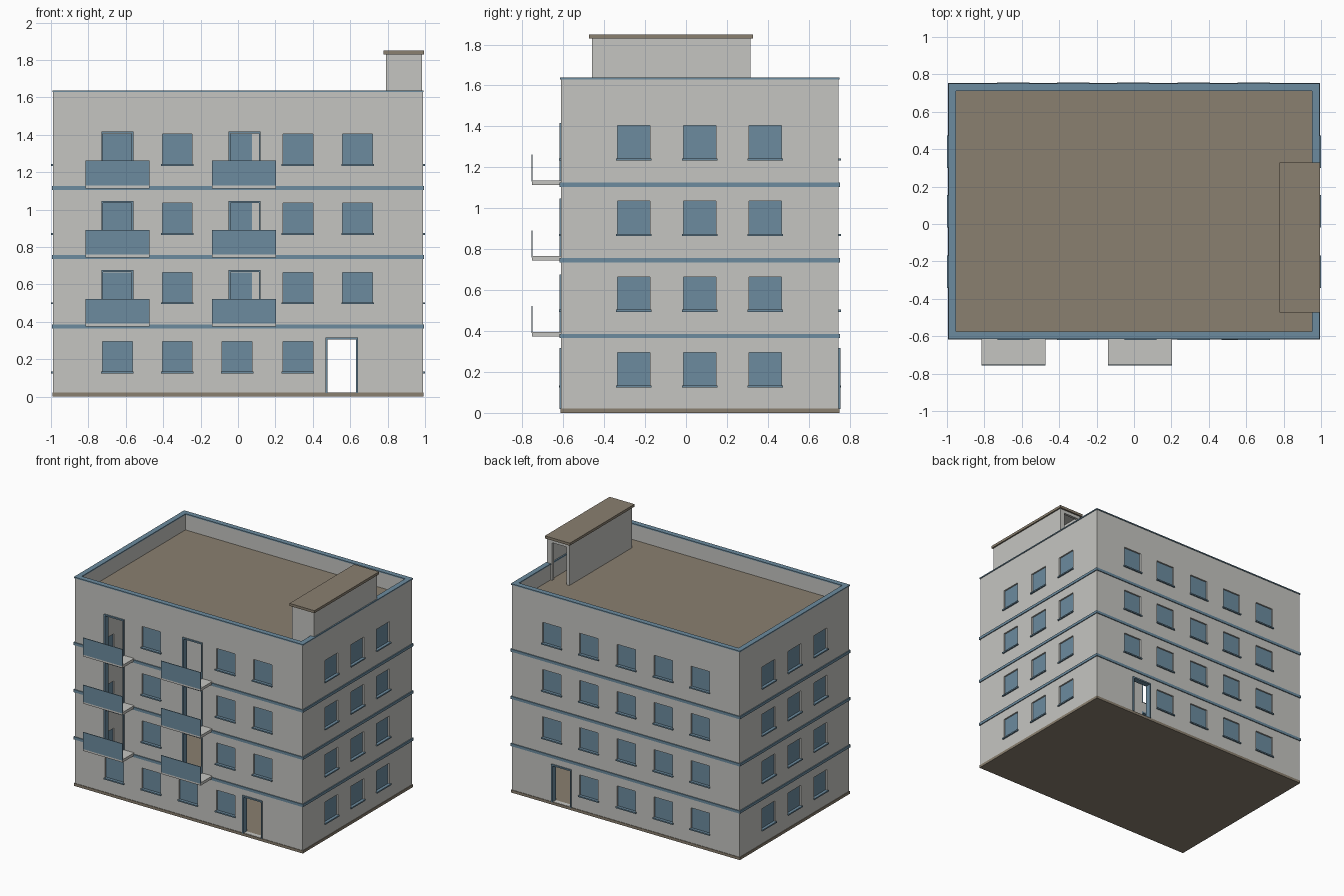
import bpy, bmesh

cube = bpy.data.objects.get("Cube")
if cube:
    bpy.data.objects.remove(cube, do_unlink=True)


def material(name, rgb):
    m = bpy.data.materials.new(name)
    m.use_nodes = True
    m.diffuse_color = (*rgb, 1)
    m.node_tree.nodes["Principled BSDF"].inputs["Base Color"].default_value = (*rgb, 1)
    return m


GREY = material("wall grey", (0.56, 0.56, 0.535))
BLUE = material("trim blue", (0.15, 0.26, 0.345))
BROWN = material("roof brown", (0.255, 0.215, 0.16))


def boxes(name, mat, spans):
    """One object made of boxes, each given as x, y and z ranges."""
    bm = bmesh.new()
    for span in spans:
        made = bmesh.ops.create_cube(bm, size=1)["verts"]
        for v in made:
            v.co = [(lo + hi) / 2 + c * (hi - lo) for c, (lo, hi) in zip(v.co, span)]
    mesh = bpy.data.meshes.new(name)
    bm.to_mesh(mesh)
    bm.free()
    mesh.materials.append(mat)
    ob = bpy.data.objects.new(name, mesh)
    bpy.context.collection.objects.link(ob)
    return ob


def cut(ob, spans):
    cutter = boxes("cutter", GREY, spans)
    cutter.hide_render = True
    mod = ob.modifiers.new("cut", "BOOLEAN")
    mod.operation = "DIFFERENCE"
    mod.solver = "EXACT"
    mod.object = cutter
    bpy.context.view_layer.objects.active = ob
    bpy.ops.object.modifier_apply(modifier=mod.name)
    bpy.data.objects.remove(cutter, do_unlink=True)


X, FRONT, BACK = 0.988, -0.61, 0.746
WALL, STOREY, ROOF, TOP = 0.034, 0.37, 1.51, 1.63


def on_wall(side, u, d, z):
    """Box on a wall: u along the wall, d outward from its outer face."""
    axis, sign, face = {"front": (1, -1, FRONT), "back": (1, 1, BACK),
                        "left": (0, 1, X), "right": (0, -1, -X)}[side]
    depth = tuple(sorted(face + sign * k for k in d))
    return (u, depth, z) if axis == 1 else (depth, u, z)


def ring(z, out, inside):
    """Four boxes around the building outline."""
    xo, xi = X + out, X - inside
    yo, yi = (FRONT - out, BACK + out), (FRONT + inside, BACK - inside)
    return [((-xo, xo), (yo[0], yi[0]), z), ((-xo, xo), (yi[1], yo[1]), z),
            ((-xo, -xi), yi, z), ((xi, xo), yi, z)]


# Lay out windows and doors
COLUMNS = (-0.645, -0.325, -0.005, 0.32, 0.64)
BALCONIES = ((-0.645, -0.645), (0.0325, 0.035))   # slab centre, door centre
windows, doors = [], []
for level in range(4):
    base = level * STOREY
    z = (base + 0.13, base + 0.295)
    for side in ("left", "right"):
        windows += [(side, y, z) for y in (-0.255, 0.067, 0.387)]
    for i, x in enumerate(COLUMNS):
        if level or i < 4:
            windows.append(("back", x, z))
        if (level == 0 and i < 4) or (level and i in (1, 3, 4)):
            windows.append(("front", x, z))
    if level:
        doors += [("front", d, (base + 0.015, base + 0.305)) for _, d in BALCONIES]
doors += [(side, 0.555, (0.02, 0.315)) for side in ("front", "back")]

# Hollow walls with openings
walls = boxes("walls", GREY, [((-X, X), (FRONT, BACK), (0.02, TOP))])
cut(walls, [((WALL - X, X - WALL), (FRONT + WALL, BACK - WALL), (-0.1, 2))])
cut(walls, [on_wall(s, (u - 0.08, u + 0.08), (-0.06, 0.03), z) for s, u, z in windows]
    + [on_wall(s, (u - 0.08, u + 0.08), (-0.06, 0.03), (z[0] + 0.003, z[1])) for s, u, z in doors])

# Window panes and sills
boxes("window_panes", BLUE, [on_wall(s, (u - 0.08, u + 0.08), (-0.026, -0.012), z)
                             for s, u, z in windows])
boxes("window_sills", BLUE, [on_wall(s, (u - 0.087, u + 0.087), (-0.012, 0.011), (z[0] - 0.006, z[0] + 0.004))
                             for s, u, z in windows])

# Door frames
frames = []
for s, u, (z0, z1) in doors:
    d = (-WALL - 0.002, 0.009)
    for sign in (-1, 1):
        frames.append(on_wall(s, tuple(sorted((u + sign * 0.076, u + sign * 0.086))), d, (z0, z1)))
    frames.append(on_wall(s, (u - 0.086, u + 0.086), d, (z1 - 0.009, z1 + 0.002)))
boxes("door_frames", BLUE, frames)

# Base slab, storey bands, parapet trim and roof
boxes("base_slab", BROWN, [((-X - 0.004, X + 0.004), (FRONT - 0.004, BACK + 0.004), (0, 0.021))])
bands = []
for level in (1, 2, 3):
    bands += ring((level * STOREY - 0.005, level * STOREY + 0.016), 0.007, 0.01)
boxes("storey_bands", BLUE, bands)
boxes("parapet_trim", BLUE, ring((TOP - 0.001, TOP + 0.008), 0.005, WALL + 0.002))
boxes("roof_deck", BROWN, [((WALL - X, X - WALL), (FRONT + WALL, BACK - WALL), (ROOF - 0.02, ROOF))])

# Balconies
slabs, rails = [], []
for level in (1, 2, 3):
    z = level * STOREY
    for x, _ in BALCONIES:
        span = (x - 0.171, x + 0.171)
        slabs.append((span, (-0.752, FRONT + 0.005), (z + 0.004, z + 0.026)))
        rails.append((span, (-0.756, -0.75), (z + 0.02, z + 0.152)))
boxes("balcony_slabs", GREY, slabs)
boxes("balcony_rails", BLUE, rails)

# Rooftop stair house, open at the back
house = boxes("stair_house", GREY, [((0.79, 0.983), (-0.46, 0.315), (ROOF, 1.832))])
cut(house, [((0.81, 0.963), (-0.44, 0.295), (ROOF - 0.05, 1.82))])
cut(house, [((0.815, 0.94), (0.28, 0.4), (ROOF - 0.05, 1.805))])
boxes("stair_house_cap", BROWN, [((0.778, 0.994), (-0.473, 0.328), (1.83, 1.85))])
